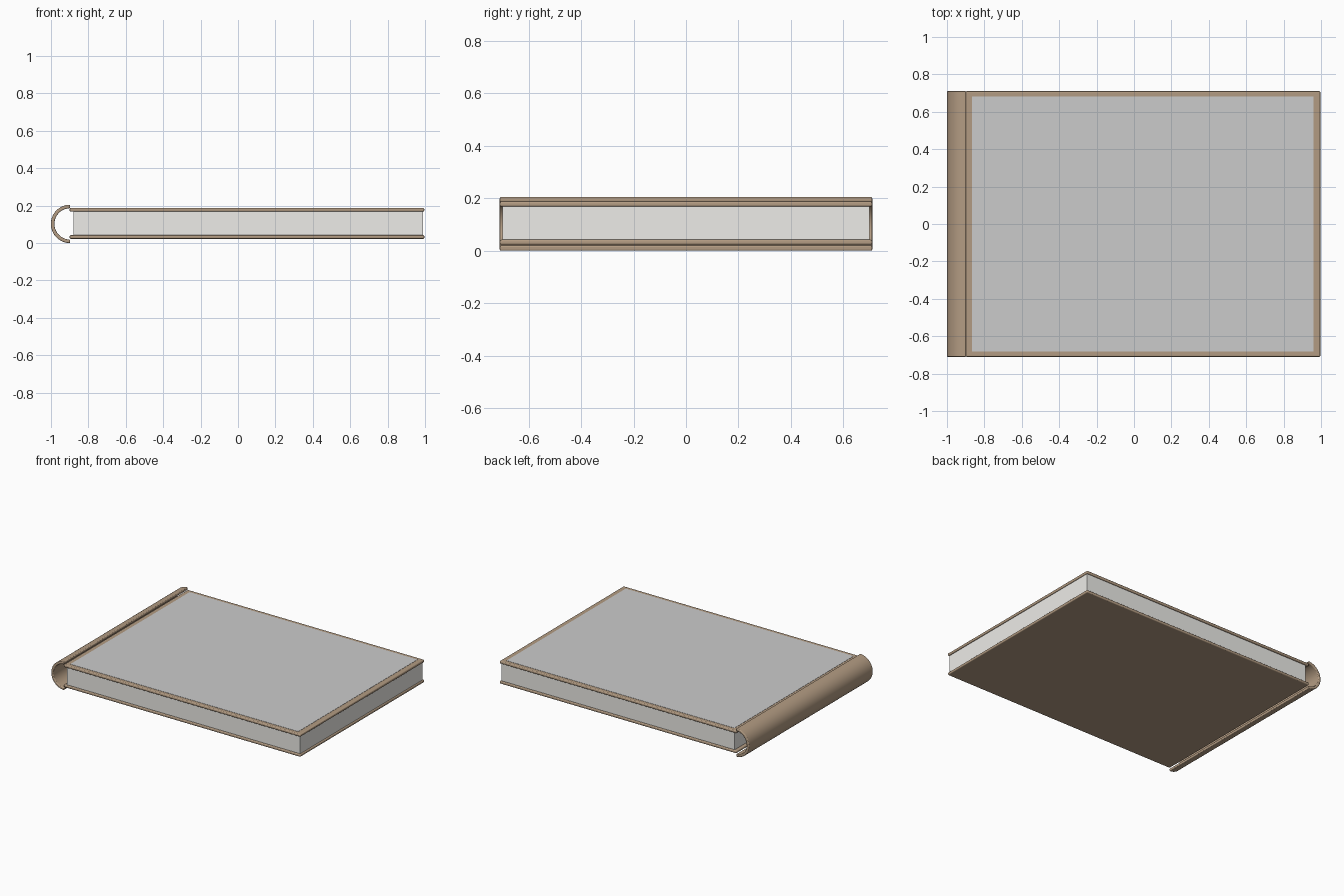
import bpy, math

if "Cube" in bpy.data.objects:
    bpy.data.objects.remove(bpy.data.objects["Cube"])

def material(name, rgb):
    m = bpy.data.materials.new(name)
    m.diffuse_color = (*rgb, 1)
    m.use_nodes = True
    m.node_tree.nodes["Principled BSDF"].inputs["Base Color"].default_value = m.diffuse_color
    return m

leather = material("tan_cover", (0.45, 0.33, 0.225))
paper = material("paper", (0.85, 0.84, 0.81))

def finish(ob, mat, bevel):
    if mat:
        ob.data.materials.append(mat)
    if bevel:
        b = ob.modifiers.new("rounded_edges", 'BEVEL')
        b.width, b.segments = bevel, 3
        b.limit_method = 'ANGLE'
        b.angle_limit = math.radians(40)
    bpy.ops.object.select_all(action='DESELECT')
    ob.select_set(True)
    bpy.context.view_layer.objects.active = ob
    bpy.ops.object.shade_smooth_by_angle(angle=math.radians(35))

def box(name, x, y, z, mat=None, bevel=0):
    bpy.ops.mesh.primitive_cube_add(
        size=1, location=[(a + b) / 2 for a, b in (x, y, z)])
    ob = bpy.context.object
    ob.name = name
    ob.scale = [b - a for a, b in (x, y, z)]
    bpy.ops.object.transform_apply(location=False, rotation=False, scale=True)
    finish(ob, mat, bevel)

# Cover boards, page block and inset front panel
W = 0.71
for name, z in (("back_cover", 0.023), ("front_cover", 0.168)):
    box(name, (-0.90, 0.996), (-W, W), (z, z + 0.019), leather, 0.006)
box("pages", (-0.88, 0.988), (-0.70, 0.70), (0.035, 0.175), paper)
box("front_panel", (-0.865, 0.96), (-0.682, 0.682), (0.18, 0.1885))

# Half-round spine: C-shaped profile extruded along the height of the book
cx, cz, outer, inner, steps = -0.898, 0.1025, 0.1025, 0.0835, 32
angles = [math.pi * (0.5 + i / steps) for i in range(steps + 1)]
profile = [(cx + outer * math.cos(a), cz + outer * math.sin(a)) for a in angles]
profile += [(cx + inner * math.cos(a), cz + inner * math.sin(a)) for a in reversed(angles)]
n = len(profile)
verts = [(x, y, z) for y in (-W, W) for x, z in profile]
faces = [(i, i + n, (i + 1) % n + n, (i + 1) % n) for i in range(n)]
# End caps as strips of quads
for i in range(steps):
    a, b, c, d = i, i + 1, n - 2 - i, n - 1 - i
    faces += [(a, b, c, d), (d + n, c + n, b + n, a + n)]
mesh = bpy.data.meshes.new("spine")
mesh.from_pydata(verts, [], faces)
mesh.update()
spine = bpy.data.objects.new("spine", mesh)
bpy.context.collection.objects.link(spine)
finish(spine, leather, 0.005)
